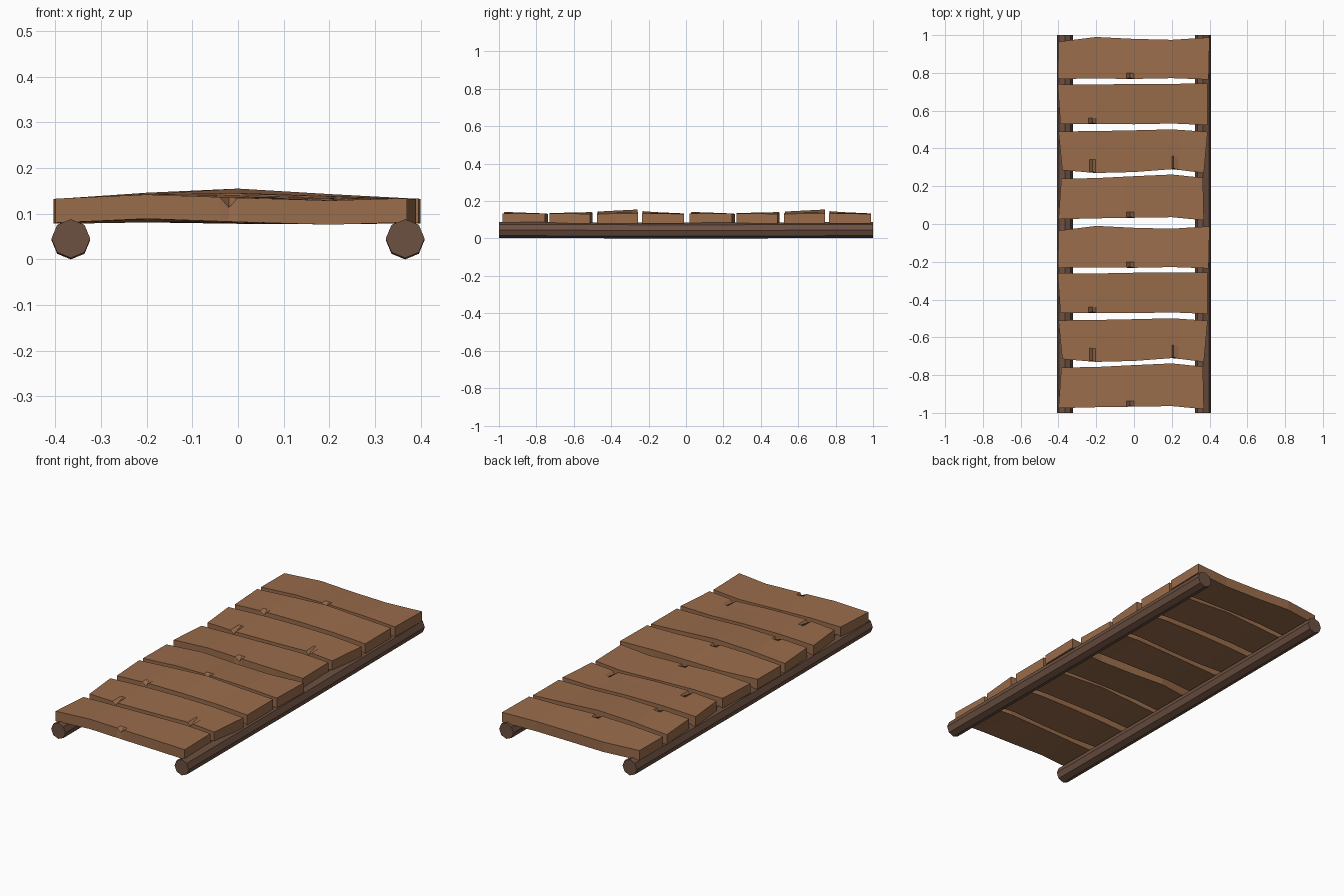
import bpy, bmesh, math

if "Cube" in bpy.data.objects:
    bpy.data.objects.remove(bpy.data.objects["Cube"])


def material(name, rgb):
    m = bpy.data.materials.new(name)
    m.diffuse_color = (*rgb, 1)
    m.use_nodes = True
    m.node_tree.nodes["Principled BSDF"].inputs["Base Color"].default_value = m.diffuse_color
    return m


def finish(bm, name, mat):
    bmesh.ops.recalc_face_normals(bm, faces=bm.faces)
    me = bpy.data.meshes.new(name)
    bm.to_mesh(me)
    bm.free()
    me.materials.append(mat)
    ob = bpy.data.objects.new(name, me)
    bpy.context.collection.objects.link(ob)
    return ob


wood = material("plank_wood", (0.32, 0.15, 0.07))
bark = material("log_wood", (0.15, 0.08, 0.052))


# Octagonal side logs, sagging slightly in the middle
def log(name, x):
    bm = bmesh.new()
    rings = []
    for y, z in ((-1, 0.0455), (-0.5, 0.044), (0, 0.0425), (0.5, 0.044), (1, 0.0455)):
        rings.append([bm.verts.new((x + 0.0425 * math.cos(k * math.pi / 4), y,
                                    z + 0.0425 * math.sin(k * math.pi / 4))) for k in range(8)])
    for a, b in zip(rings, rings[1:]):
        for k in range(8):
            bm.faces.new((a[k], a[(k + 1) % 8], b[(k + 1) % 8], b[k]))
    bm.faces.new(rings[0])
    bm.faces.new(rings[-1])
    finish(bm, name, bark)


log("left_log", -0.366)
log("right_log", 0.366)

STATIONS = (-0.4, -0.2, 0.0, 0.2, 0.4)


def sample(values, x):
    i = min(3, max(0, int((x + 0.4) / 0.2)))
    t = (x - STATIONS[i]) / 0.2
    return values[i] + (values[i + 1] - values[i]) * t


# Warped plank: edge profiles at five stations, chips along the front top edge
def plank(name, dy, ends, front, back, zf, zb, chips):
    xs = set(STATIONS)
    for c, w, d in chips:
        xs |= {c - w, c, c + w}
    xs = sorted(xs)
    bm = bmesh.new()
    depth = max([d for c, w, d in chips] + [0.03])
    cols = []
    for x in xs:
        yf, yb = sample(front, x), sample(back, x)
        top, bot = [], []
        for t in (0, depth / (yb - yf), 1):
            left = ends[0] + (ends[1] - ends[0]) * t
            right = ends[2] + (ends[3] - ends[2]) * t
            px = left if x == -0.4 else right if x == 0.4 else x
            y = yf + (yb - yf) * t
            z = sample(zf, x) * (1 - t) + sample(zb, x) * t
            chip = t == 0 and any(x == c for c, w, d in chips)
            top.append(bm.verts.new((px, y + dy + (0.006 if chip else 0),
                                     z - (0.022 if chip else 0))))
            bot.append(bm.verts.new((px, y + dy, z - 0.053)))
        cols.append(top + bot[::-1])
    for a, b in zip(cols, cols[1:]):
        for k in range(6):
            bm.faces.new((a[k], a[(k + 1) % 6], b[(k + 1) % 6], b[k]))
    for c in (cols[0], cols[-1]):
        bm.faces.new((c[0], c[1], c[4], c[5]))
        bm.faces.new((c[1], c[2], c[3], c[4]))
    finish(bm, name, wood)


# Four plank shapes: ends, front y, back y, front z, back z, chips (x, half width, depth)
SHAPES = (
    ((-0.4, -0.385, 0.37, 0.365),
     (0.025, 0.03, 0.033, 0.036, 0.02), (0.24, 0.243, 0.253, 0.262, 0.245),
     (0.133, 0.142, 0.135, 0.129, 0.134), (0.131, 0.134, 0.133, 0.131, 0.133),
     ((-0.02, 0.02, 0.025),)),
    ((-0.38, -0.4, 0.37, 0.39),
     (0.285, 0.27, 0.275, 0.29, 0.27), (0.49, 0.492, 0.496, 0.501, 0.488),
     (0.132, 0.136, 0.136, 0.133, 0.133), (0.132, 0.14, 0.141, 0.136, 0.132),
     ((-0.22, 0.016, 0.04), (0.21, 0.025, 0.07))),
    ((-0.39, -0.404, 0.388, 0.388),
     (0.53, 0.53, 0.528, 0.532, 0.524), (0.74, 0.738, 0.742, 0.742, 0.744),
     (0.133, 0.142, 0.144, 0.138, 0.132), (0.132, 0.146, 0.155, 0.143, 0.133),
     ((-0.22, 0.02, 0.025),)),
    ((-0.402, -0.4, 0.395, 0.4),
     (0.768, 0.77, 0.768, 0.772, 0.765), (0.965, 0.99, 0.98, 0.975, 0.988),
     (0.132, 0.144, 0.146, 0.139, 0.133), (0.132, 0.134, 0.131, 0.13, 0.132),
     ((-0.02, 0.02, 0.025),)),
)
for half in range(2):
    for i, s in enumerate(SHAPES):
        plank(f"plank_{half * 4 + i + 1}", half - 1, *s)
